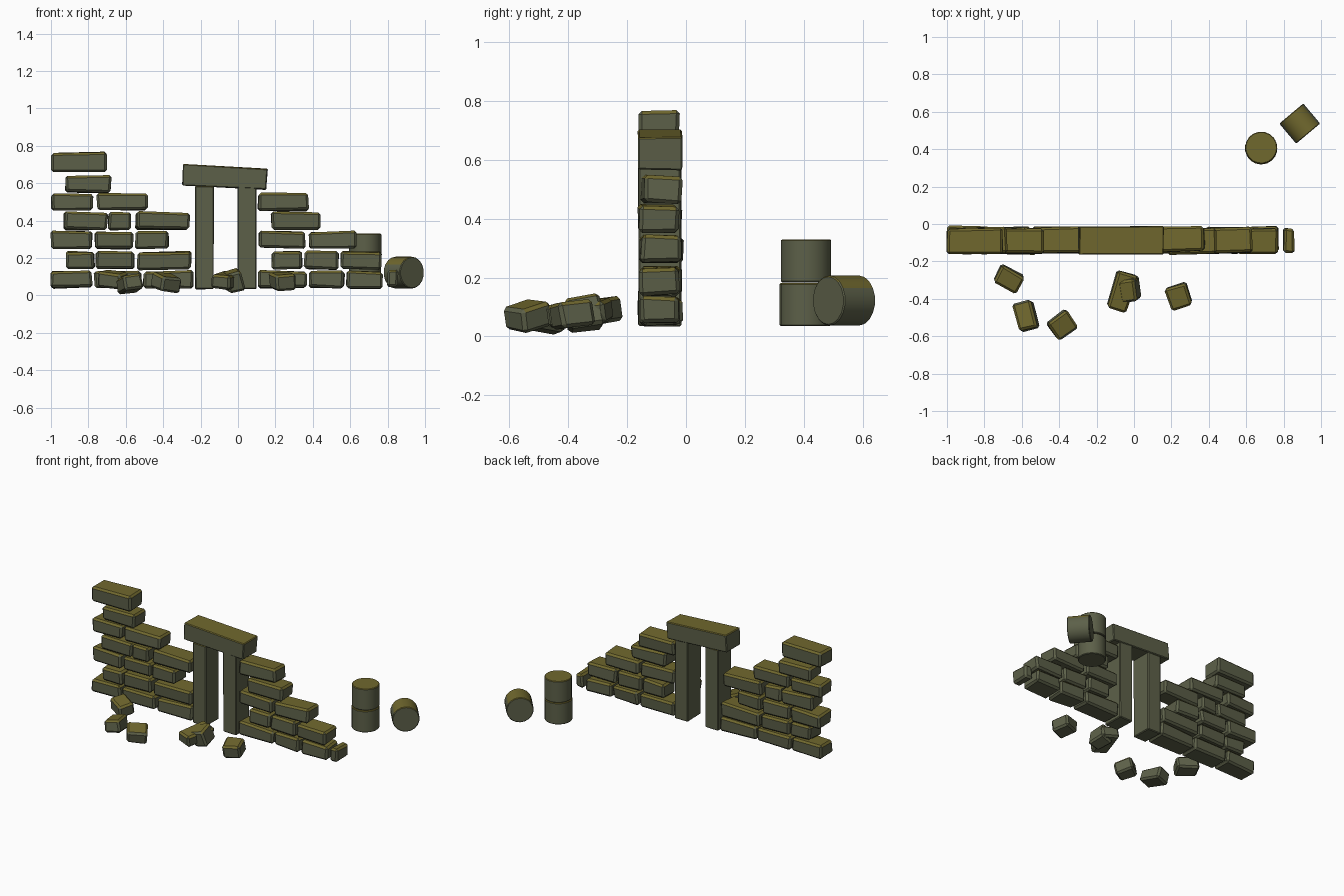
import bpy, bmesh, math, random
from mathutils import Matrix, Euler, Vector

if "Cube" in bpy.data.objects:
    bpy.data.objects.remove(bpy.data.objects["Cube"])

random.seed(4)


def material(name, rgb):
    m = bpy.data.materials.new(name)
    m.diffuse_color = (*rgb, 1)
    m.use_nodes = True
    m.node_tree.nodes["Principled BSDF"].inputs["Base Color"].default_value = m.diffuse_color
    return m


STONE = material("grey_green_stone", (0.108, 0.117, 0.066))
MOSS = material("olive_moss", (0.162, 0.138, 0.027))


def finish(bm, name, loc, rot=(0, 0, 0)):
    """Place the part, then colour its upward faces as moss."""
    bm.transform(Matrix.Translation(loc) @ Euler([math.radians(a) for a in rot]).to_matrix().to_4x4())
    bm.normal_update()
    for f in bm.faces:
        f.material_index = 1 if f.normal.z > 0.6 else 0
    mesh = bpy.data.meshes.new(name)
    bm.to_mesh(mesh)
    bm.free()
    mesh.materials.append(STONE)
    mesh.materials.append(MOSS)
    ob = bpy.data.objects.new(name, mesh)
    bpy.context.collection.objects.link(ob)
    return ob


def block(name, loc, size, rot=(0, 0, 0), jitter=0.005, bevel=0.012):
    """Chipped, chamfered stone block."""
    bm = bmesh.new()
    bmesh.ops.create_cube(bm, size=1)
    for v in bm.verts:
        v.co = Vector([c * s + random.uniform(-jitter, jitter) for c, s in zip(v.co, size)])
    bmesh.ops.bevel(bm, geom=bm.edges[:], offset=bevel, segments=1, affect='EDGES')
    return finish(bm, name, loc, rot)


def drum(name, loc, radius, length, rot=(0, 0, 0)):
    """Column drum with a fine chamfer at each rim."""
    bm = bmesh.new()
    bmesh.ops.create_cone(bm, cap_ends=True, segments=18, radius1=radius, radius2=radius, depth=length)
    rims = [e for e in bm.edges if abs(e.verts[0].co.z - e.verts[1].co.z) < 1e-4]
    bmesh.ops.bevel(bm, geom=rims, offset=0.004, segments=1, affect='EDGES')
    for f in bm.faces:
        f.smooth = abs(f.normal.z) < 0.1
    return finish(bm, name, loc, rot)


# Wall courses: bottom z, top z, then x extents of each stone
courses = [
    (0.04, 0.13, [(-1, -.78), (-.77, -.515), (-.505, -.24), (.11, .37), (.38, .57), (.58, .77)]),
    (0.14, 0.235, [(-.92, -.77), (-.76, -.555), (-.54, -.25), (.18, .345), (.355, .535), (.55, .765)]),
    (0.25, 0.342, [(-1, -.78), (-.765, -.56), (-.55, -.37), (.11, .36), (.38, .63)]),
    (0.352, 0.445, [(-.93, -.70), (-.695, -.57), (-.545, -.26), (.18, .44)]),
    (0.455, 0.545, [(-1, -.775), (-.755, -.485), (.11, .375)]),
    (0.552, 0.64, [(-.92, -.68)]),
    (0.66, 0.765, [(-1, -.70)]),
]
for r, (z0, z1, stones) in enumerate(courses):
    for i, (x0, x1) in enumerate(stones):
        rot = [random.uniform(-a, a) for a in (2, 1, 2)]
        block(f"wall_stone_{r + 1}_{i + 1}",
              ((x0 + x1) / 2, -0.088 + random.uniform(-.007, .007), (z0 + z1) / 2),
              (x1 - x0, 0.135, z1 - z0), rot)
block("wall_end_stone", (0.83, -0.09, 0.093), (0.057, 0.135, 0.09), (0, 3, 0))

# Doorway
for side, x in (("left", -0.18), ("right", 0.048)):
    block(f"door_post_{side}", (x, -0.09, 0.31), (0.1, 0.145, 0.55), jitter=0.002, bevel=0.005)
block("door_lintel", (-0.07, -0.088, 0.633), (0.452, 0.152, 0.112), (0, 3, 0), 0.003, 0.005)

# Fallen stones in front: location, size, rotation
rubble = [
    ((-.67, -.295, .083), (.145, .105, .085), (6, 5, -28)),
    ((-.58, -.49, .063), (.105, .15, .085), (-8, -8, 16)),
    ((-.385, -.54, .068), (.125, .115, .085), (12, 4, 36)),
    ((-.065, -.36, .08), (.11, .20, .08), (5, 6, -17)),
    ((-.025, -.35, .078), (.095, .12, .11), (10, -16, 8)),
    ((.24, -.385, .075), (.12, .12, .085), (7, -4, 18)),
]
for i, (loc, size, rot) in enumerate(rubble):
    block(f"fallen_stone_{i + 1}", loc, size, rot)

# Broken column: two stacked drums and one lying on its side
drum("column_drum_lower", (0.68, 0.405, 0.108), 0.087, 0.146)
drum("column_drum_upper", (0.68, 0.408, 0.257), 0.086, 0.146, (0, 0, 8))
drum("column_drum_fallen", (0.886, 0.537, 0.122), 0.085, 0.14, (90, 0, 40))
